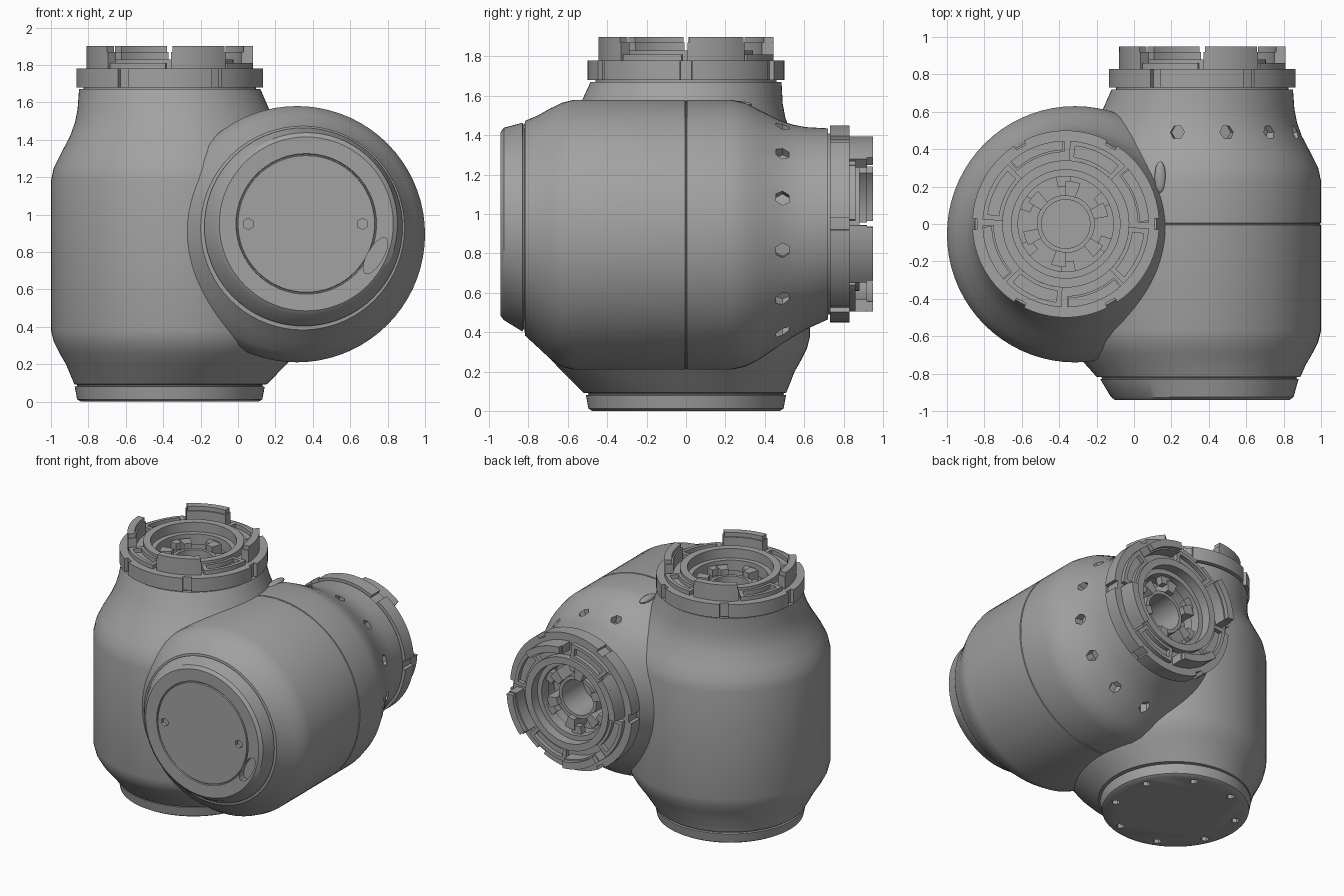
import bpy, bmesh
from math import cos, sin, radians, pi
from mathutils import Matrix, Vector

if "Cube" in bpy.data.objects:
    bpy.data.objects.remove(bpy.data.objects["Cube"])

grey = bpy.data.materials.new("cast grey")
grey.use_nodes = True
grey.diffuse_color = (0.36, 0.36, 0.36, 1)
grey.node_tree.nodes["Principled BSDF"].inputs["Base Color"].default_value = grey.diffuse_color

AXIS = -0.365
SEG = 72
# Half turn that lays the upright housing down as the second one
FLIP = Matrix(((-1, 0, 0, 0), (0, 0, 1, -0.95), (0, 1, 0, 0.95), (0, 0, 0, 1)))
STAY = Matrix.Identity(4)


def finish(bm, name, matrix=STAY):
    bmesh.ops.recalc_face_normals(bm, faces=bm.faces)
    bm.transform(matrix)
    mesh = bpy.data.meshes.new(name)
    bm.to_mesh(mesh)
    bm.free()
    obj = bpy.data.objects.new(name, mesh)
    bpy.context.collection.objects.link(obj)
    mesh.materials.append(grey)
    return obj


def smooth(obj):
    bpy.ops.object.select_all(action='DESELECT')
    obj.select_set(True)
    bpy.context.view_layer.objects.active = obj
    bpy.ops.object.shade_smooth_by_angle(angle=radians(32))


def loft(bm, rings, closed=False):
    """Skin circles (height, radius, sideways bulge share) around the joint axis."""
    loops = []
    for t, r, k in rings:
        loops.append([bm.verts.new((AXIS + 0.05 * k + r * cos(2 * pi * i / SEG),
                                    -0.055 * k + r * sin(2 * pi * i / SEG), t)) for i in range(SEG)])
    pairs = list(zip(loops, loops[1:]))
    if closed:
        pairs.append((loops[-1], loops[0]))
    else:
        bm.faces.new(loops[0])
        bm.faces.new(loops[-1])
    for a, b in pairs:
        for i in range(SEG):
            j = (i + 1) % SEG
            bm.faces.new((a[i], a[j], b[j], b[i]))


def arc_block(bm, r0, r1, z0, z1, a0, a1, steps=10):
    """Solid curved bar between two angles in degrees."""
    loops = []
    for i in range(steps + 1):
        a = radians(a0 + (a1 - a0) * i / steps)
        loops.append([bm.verts.new((AXIS + r * cos(a), r * sin(a), z))
                      for r, z in ((r0, z0), (r1, z0), (r1, z1), (r0, z1))])
    for a, b in zip(loops, loops[1:]):
        for i in range(4):
            j = (i + 1) % 4
            bm.faces.new((a[i], a[j], b[j], b[i]))
    bm.faces.new(loops[0])
    bm.faces.new(loops[-1])


def pin(bm, centre, direction, radius, depth, stretch=1.0, roll=0.0, sides=6):
    """Cutter pin, optionally stretched into an oval."""
    turn = Vector(direction).to_track_quat('Z', 'Y').to_matrix().to_4x4()
    place = (Matrix.Translation(centre) @ turn @ Matrix.Rotation(roll, 4, 'Z')
             @ Matrix.Diagonal((stretch, 1, 1, 1)))
    bmesh.ops.create_cone(bm, cap_ends=True, segments=sides, radius1=radius,
                          radius2=radius, depth=depth, matrix=place)


def carve(obj, bm):
    cutter = finish(bm, "hole_cutter")
    cutter.hide_render = True
    mod = obj.modifiers.new("holes", 'BOOLEAN')
    mod.operation = 'DIFFERENCE'
    mod.solver = 'EXACT'
    mod.object = cutter
    bpy.ops.object.select_all(action='DESELECT')
    obj.select_set(True)
    bpy.context.view_layer.objects.active = obj
    bpy.ops.object.modifier_apply(modifier=mod.name)
    bpy.data.objects.remove(cutter)


# Shared shoulder, neck and hollow socket
lower = [(0.20, 0.59, 0.7), (0.26, 0.635, 0.9), (0.32, 0.67, 1), (0.38, 0.685, 1)]
upper = [(1.18, 0.685, 1), (1.25, 0.67, 1), (1.32, 0.635, 1), (1.42, 0.575, 0.85),
         (1.49, 0.54, 0.65), (1.56, 0.513, 0.4), (1.67, 0.485, 0), (1.67, 0.46, 0),
         (1.69, 0.46, 0), (1.69, 0.265, 0), (1.6, 0.265, 0), (1.6, 0.13, 0), (1.45, 0.13, 0)]
base = [(0, 0.475, 0), (0.012, 0.495, 0), (0.08, 0.508, 0), (0.083, 0.495, 0),
        (0.09, 0.495, 0), (0.093, 0.515, 0.1)]
cap = [(0.01, 0.365, 0), (0.018, 0.368, 0), (0.018, 0.373, 0), (0.01, 0.376, 0),
       (0.008, 0.465, 0), (0.025, 0.488, 0), (0.12, 0.53, 0.3), (0.123, 0.52, 0.3),
       (0.13, 0.52, 0.3), (0.133, 0.545, 0.4)]
seam = [(0.945, 0.685, 1), (0.947, 0.679, 1), (0.953, 0.679, 1), (0.955, 0.685, 1)]

# Upright housing with fixing holes in its base
bm = bmesh.new()
loft(bm, base + lower + upper)
upright = finish(bm, "upright_housing")
bm = bmesh.new()
for i in range(8):
    a = radians(22 + 45 * i)
    pin(bm, (AXIS + 0.42 * cos(a), 0.42 * sin(a), 0), (0, 0, 1), 0.028, 0.06)
carve(upright, bm)
smooth(upright)

# Lying housing with neck holes, cap screws and oval pockets
bm = bmesh.new()
loft(bm, cap + lower + seam + upper)
lying = finish(bm, "lying_housing", FLIP)
bm = bmesh.new()
for n in range(-4, 4):
    a = radians(18 + 27 * n)
    out = Vector((cos(a), 0, sin(a)))
    pin(bm, Vector((0.32, 0.49, 0.905)) + out * 0.56, out, 0.038, 0.08)
for x in (0.055, 0.665):
    pin(bm, (x, -0.94, 0.95), (0, 1, 0), 0.03, 0.05)
# tilted oval pocket on the cap rim
direction = Vector((0, 1, 0))
turn = direction.to_track_quat('Z', 'Y')
long_way = turn.inverted() @ Vector((0.5, 0, 0.87))
from math import atan2
pin(bm, (0.735, -0.94, 0.78), direction, 0.042, 0.1, 2.6, atan2(long_way.y, long_way.x), 20)
carve(lying, bm)
smooth(lying)

# Couplings on both open ends
for side, matrix in (("top", STAY), ("back", FLIP)):
    # stepped flange ring
    bm = bmesh.new()
    profile = [(1.68, 0.475), (1.78, 0.475), (1.78, 0.34), (1.83, 0.34), (1.83, 0.29),
               (1.76, 0.29), (1.76, 0.255), (1.68, 0.255)]
    loft(bm, [(z, r, 0) for z, r in profile], closed=True)
    smooth(finish(bm, side + "_flange", matrix))

    # rim with six notches
    bm = bmesh.new()
    for i in range(6):
        arc_block(bm, 0.47, 0.5, 1.68, 1.78, 60 * i + 3.5, 60 * i + 56.5)
    smooth(finish(bm, side + "_notched_rim", matrix))

    # tall locking teeth with low slotted pads between them
    bm = bmesh.new()
    for i in range(4):
        q = 90 * i
        arc_block(bm, 0.385, 0.445, 1.77, 1.87, q + 1, q + 42)
        arc_block(bm, 0.395, 0.445, 1.87, 1.9, q + 2, q + 41)
        for r0, r1 in ((0.34, 0.36), (0.42, 0.445)):
            arc_block(bm, r0, r1, 1.77, 1.81, q + 47, q + 86)
        for a in (44, 83):
            arc_block(bm, 0.34, 0.445, 1.77, 1.81, q + a, q + a + 4, 2)
    smooth(finish(bm, side + "_locking_teeth", matrix))

    # hub sleeve and contact prongs in the socket
    bm = bmesh.new()
    loft(bm, [(z, r, 0) for z, r in ((1.59, 0.13), (1.7, 0.13), (1.7, 0.155), (1.59, 0.155))], closed=True)
    for i in range(6):
        arc_block(bm, 0.15, 0.23, 1.59, 1.74, 60 * i + 10, 60 * i + 30, 4)
        arc_block(bm, 0.2, 0.26, 1.68, 1.73, 60 * i + 24, 60 * i + 42, 4)
    smooth(finish(bm, side + "_contact_hub", matrix))

# Sunken-looking oval plate on the saddle between the housings
bm = bmesh.new()
bmesh.ops.create_uvsphere(bm, u_segments=20, v_segments=10, radius=1,
                          matrix=Matrix.Translation((0.14, 0.25, 1.555))
                          @ Matrix.Diagonal((0.03, 0.085, 0.02, 1)))
smooth(finish(bm, "saddle_plug"))
